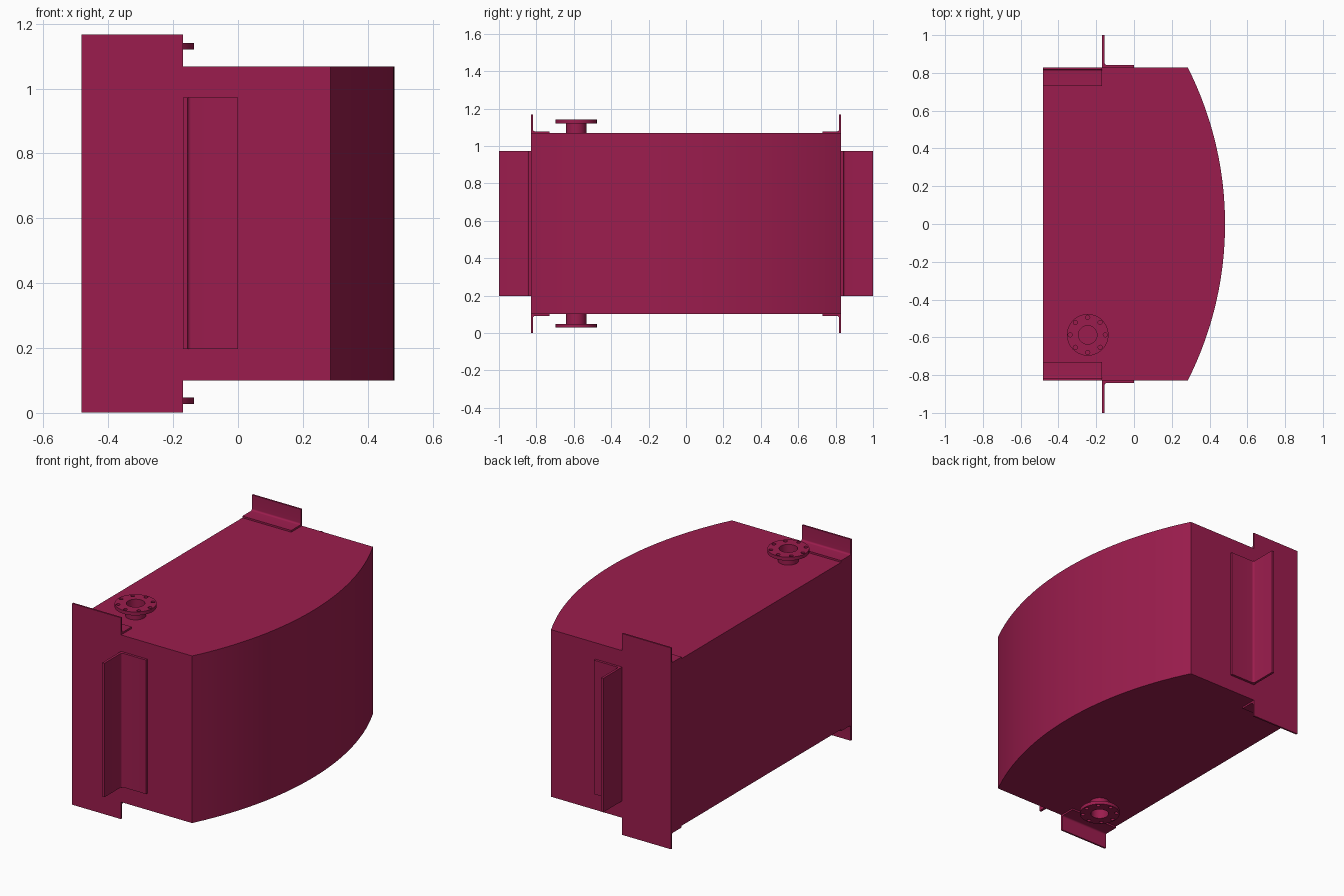
import bpy, bmesh
from math import sin, cos, pi, asin, radians
from mathutils import Vector

if "Cube" in bpy.data.objects:
    bpy.data.objects.remove(bpy.data.objects["Cube"])

paint = bpy.data.materials.new("crimson_paint")
paint.diffuse_color = (0.33, 0.012, 0.075, 1)
paint.use_nodes = True
paint.node_tree.nodes["Principled BSDF"].inputs["Base Color"].default_value = paint.diffuse_color

X, Y, Z = Vector((1, 0, 0)), Vector((0, 1, 0)), Vector((0, 0, 1))
BACK, SIDE, LOW, HIGH = -0.483, 0.828, 0.10, 1.068
FLUSH_X = -0.17


def prism(name, loops, origin, u, v, sweep):
    """Fill an outline (further loops are holes) in the u/v plane and sweep it."""
    bm = bmesh.new()
    edges = []
    for loop in loops:
        vs = [bm.verts.new(Vector(origin) + u * a + v * b) for a, b in loop]
        if len(loops) == 1:
            bm.faces.new(vs)
        else:
            edges += [bm.edges.new((vs[i - 1], vs[i])) for i in range(len(vs))]
    if edges:
        bmesh.ops.triangle_fill(bm, edges=edges, use_beauty=True)
    out = bmesh.ops.extrude_face_region(bm, geom=bm.faces[:], use_keep_orig=True)
    bmesh.ops.translate(bm, vec=sweep, verts=[g for g in out["geom"]
                                              if isinstance(g, bmesh.types.BMVert)])
    bmesh.ops.recalc_face_normals(bm, faces=bm.faces[:])
    me = bpy.data.meshes.new(name)
    bm.to_mesh(me)
    bm.free()
    me.shade_smooth()
    me.set_sharp_from_angle(angle=radians(30))
    me.materials.append(paint)
    ob = bpy.data.objects.new(name, me)
    bpy.context.collection.objects.link(ob)
    return ob


def circle(r, n, cx=0, cy=0):
    return [(cx + r * cos(2 * pi * i / n), cy + r * sin(2 * pi * i / n)) for i in range(n)]


def angle_profile(w, h, t, r):
    """L section with a rounded inner corner."""
    fillet = [(t + r - r * sin(i * pi / 12), t + r - r * cos(i * pi / 12)) for i in range(7)]
    return [(0, 0), (w, 0), (w, t)] + fillet + [(t, h), (0, h)]


# Tank body with a bowed side
edge_x, bow = 0.285, 0.197
R = (SIDE ** 2 + bow ** 2) / (2 * bow)
half = asin(SIDE / R)
arc = [(edge_x + bow - R + R * cos(a), R * sin(a))
       for a in (half * (i / 24 - 1) for i in range(49))]
prism("tank_body", [[(BACK, -SIDE)] + arc + [(BACK, SIDE)]],
      (0, 0, LOW), X, Y, Z * (HIGH - LOW))

# Angle brackets on the top and bottom corners, flush with the ends
corner = angle_profile(0.098, 0.099, 0.01, 0.01)
for sy, end in ((-1, "front"), (1, "rear")):
    for sz, z, level in ((1, HIGH, "upper"), (-1, LOW, "lower")):
        prism(f"{level}_{end}_angle_bracket", [corner], (BACK, sy * SIDE, z),
              Y * -sy, Z * sz, X * (FLUSH_X - BACK))

    # Upright mounting angle standing out from each end
    prism(f"{end}_mounting_angle", [angle_profile(0.17, 1.0 - SIDE, 0.014, 0.012)],
          (FLUSH_X, sy * SIDE, 0.197), X, Y * sy, Z * 0.776)

# Pipe stubs with bolted flanges, top and bottom
bolts = [circle(0.011, 16, 0.093 * cos(i * pi / 4), 0.093 * sin(i * pi / 4)) for i in range(8)]
for sz, z, level in ((1, HIGH, "upper"), (-1, LOW, "lower")):
    base = Vector((-0.245, -0.587, z))
    prism(f"{level}_pipe_stub", [circle(0.054, 48), circle(0.049, 48)],
          base, X, Y, Z * sz * 0.053)
    prism(f"{level}_flange", [circle(0.11, 64), circle(0.049, 48)] + bolts,
          base + Z * sz * 0.052, X, Y, Z * sz * 0.02)
